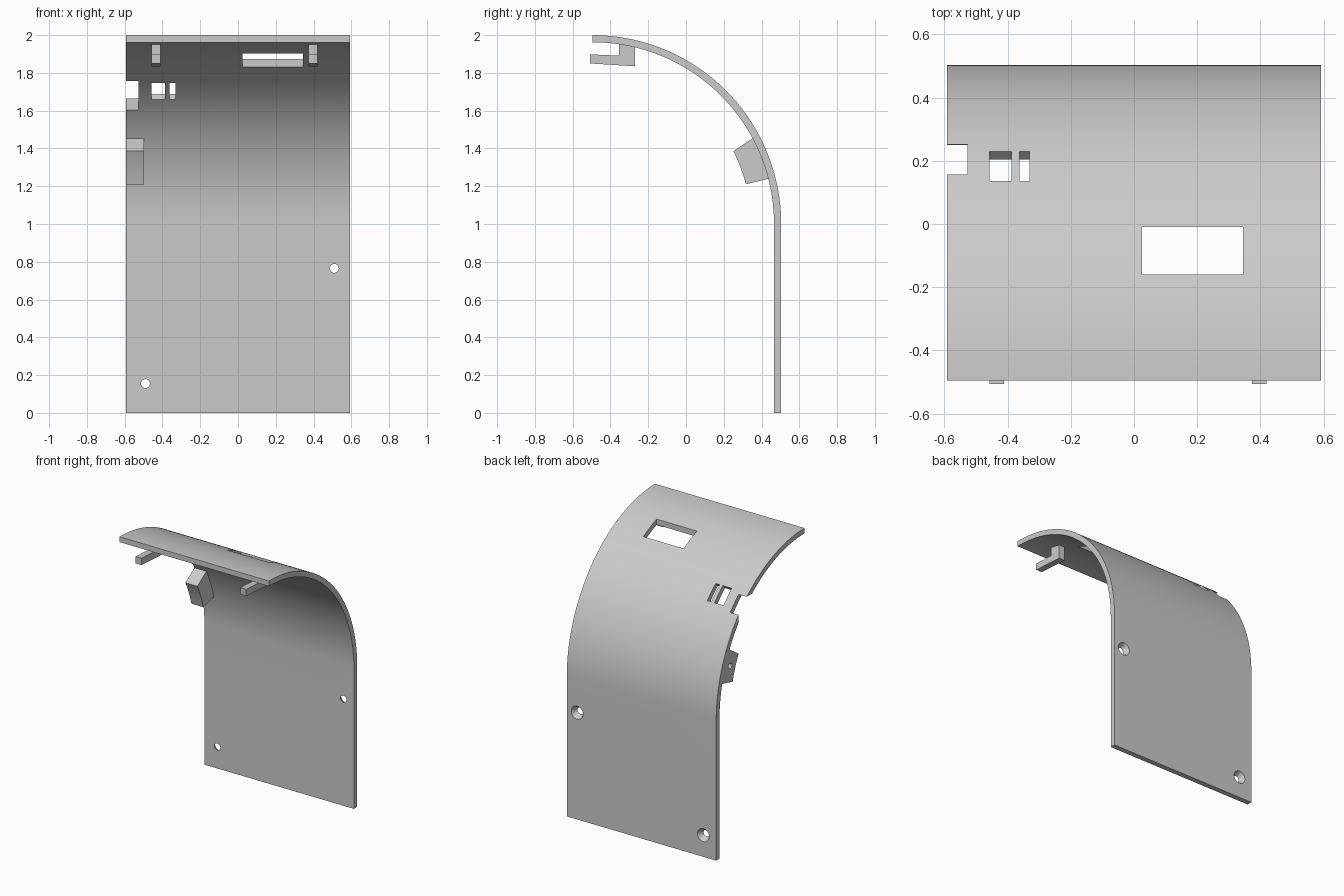
import bpy, bmesh, math
from mathutils import Matrix, Vector

cube = bpy.data.objects.get("Cube")
if cube:
    bpy.data.objects.remove(cube, do_unlink=True)

HALF = 0.592                 # half width of the panel
CY, CZ = -0.496, 1.0         # centre of the bend
R_OUT, R_IN = 1.0, 0.962

grey = bpy.data.materials.new("light grey")
grey.use_nodes = True
grey.diffuse_color = (0.6, 0.6, 0.6, 1)
grey.node_tree.nodes["Principled BSDF"].inputs["Base Color"].default_value = (0.6, 0.6, 0.6, 1)


def add_object(name, bm):
    bmesh.ops.recalc_face_normals(bm, faces=bm.faces)
    mesh = bpy.data.meshes.new(name)
    bm.to_mesh(mesh)
    bm.free()
    mesh.materials.append(grey)
    obj = bpy.data.objects.new(name, mesh)
    bpy.context.collection.objects.link(obj)
    return obj


def prism(name, profile, x0, x1):
    """Extrude a (y, z) outline from x0 to x1."""
    bm = bmesh.new()
    face = bm.faces.new([bm.verts.new((x0, y, z)) for y, z in profile])
    new = bmesh.ops.extrude_face_region(bm, geom=[face])["geom"]
    verts = [v for v in new if isinstance(v, bmesh.types.BMVert)]
    bmesh.ops.translate(bm, vec=(x1 - x0, 0, 0), verts=verts)
    return add_object(name, bm)


def box(name, x, y, z, tilt=0, centre=(0, 0, 0)):
    """Box from three ranges, tilted about x and moved to a centre."""
    obj = prism(name, [(y[0], z[0]), (y[1], z[0]), (y[1], z[1]), (y[0], z[1])], *x)
    obj.data.transform(Matrix.Translation(centre) @ Matrix.Rotation(tilt, 4, 'X'))
    return obj


def cone(name, r1, r2, depth, centre, axis):
    bm = bmesh.new()
    turn = Vector((0, 0, 1)).rotation_difference(Vector(axis)).to_matrix().to_4x4()
    bmesh.ops.create_cone(bm, cap_ends=True, segments=32, radius1=r1, radius2=r2,
                          depth=depth, matrix=Matrix.Translation(centre) @ turn)
    return add_object(name, bm)


def arc(radius, start, end, steps):
    """Points around the bend centre, angles in degrees above +y."""
    angles = [math.radians(start + (end - start) * i / steps) for i in range(steps + 1)]
    return [(CY + radius * math.cos(a), CZ + radius * math.sin(a)) for a in angles]


def cut(target, cutters):
    for c in cutters:
        c.hide_render = True
        mod = target.modifiers.new(c.name, 'BOOLEAN')
        mod.operation, mod.solver, mod.object = 'DIFFERENCE', 'EXACT', c
    bpy.context.view_layer.update()
    graph = bpy.context.evaluated_depsgraph_get()
    mesh = bpy.data.meshes.new_from_object(target.evaluated_get(graph))
    target.modifiers.clear()
    target.data = mesh
    for c in cutters:
        bpy.data.objects.remove(c, do_unlink=True)


def smooth(obj):
    bpy.ops.object.select_all(action='DESELECT')
    obj.select_set(True)
    bpy.context.view_layer.objects.active = obj
    bpy.ops.object.shade_smooth_by_angle(angle=math.radians(25))


# Bent panel: straight lower wall and quarter-round top
outline = ([(CY + R_OUT, 0)] + arc(R_OUT, 0, 90, 64)
           + arc(R_IN, 90, 0, 64) + [(CY + R_IN, 0)])
panel = prism("curved_panel", outline, -HALF, HALF)

# Window, edge notch and two slots through the bend
cutters = [box("window_cutter", (0.025, 0.345), (-0.16, -0.01), (1.7, 2.1)),
           box("notch_cutter", (-0.7, -0.527), (-0.1, 0.252), (1.5, 1.757))]
slot_angle = math.radians(47.1)
slot_centre = (0, CY + 0.98 * math.cos(slot_angle), CZ + 0.98 * math.sin(slot_angle))
for x in ((-0.458, -0.387), (-0.362, -0.33)):
    cutters.append(box("slot_cutter", x, (-0.064, 0.064), (-0.1, 0.1),
                       slot_angle - math.pi / 2, slot_centre))

# Countersunk screw holes, widening toward the back
for x, z in ((0.51, 0.765), (-0.49, 0.155)):
    cutters.append(cone("screw_cutter", 0.023, 0.047, R_OUT - R_IN + 0.002,
                        (x, CY + (R_OUT + R_IN) / 2, z), (0, 1, 0)))
cut(panel, cutters)
smooth(panel)

# Two hooks under the top edge
hook = [(-0.507, 1.85), (-0.27, 1.835), (-0.27, 1.945), (-0.355, 1.96),
        (-0.355, 1.891), (-0.507, 1.898)]
for name, x in (("right_hook", -0.458), ("left_hook", 0.373)):
    prism(name, hook, x, x + 0.047)

# Side block inside the bend, with a blind hole in its outer face
block = prism("side_block", arc(0.84, 14.5, 27.3, 6) + arc(0.97, 28.2, 14.4, 6),
              -HALF, -0.497)
cut(block, [cone("block_hole_cutter", 0.02, 0.02, 0.12, (-HALF, 0.346, 1.334), (1, 0, 0))])
smooth(block)
